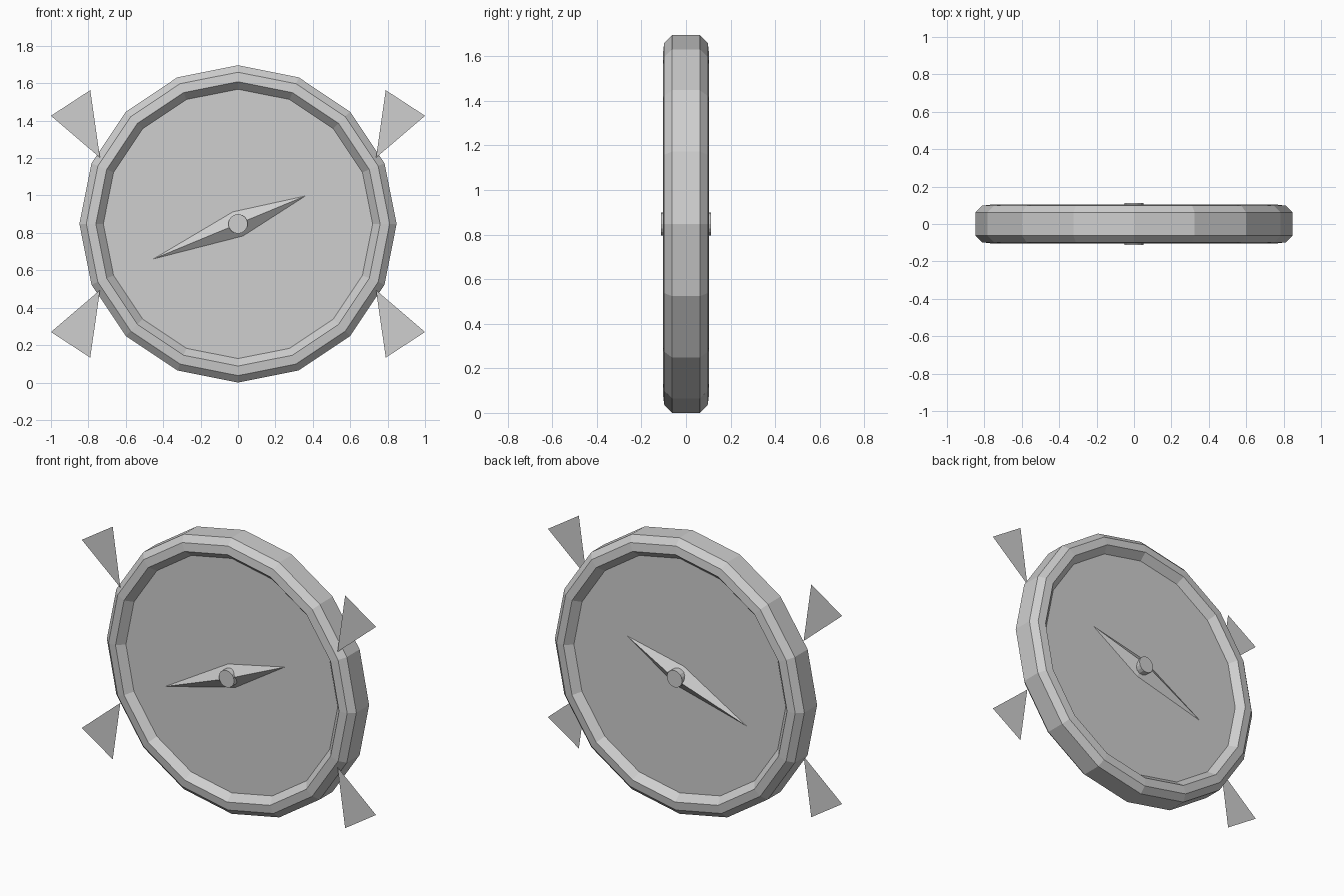
import bpy, bmesh, math
from mathutils import Vector

if "Cube" in bpy.data.objects:
    bpy.data.objects.remove(bpy.data.objects["Cube"])

C = 0.848          # height of the dial centre
SIDES = 16

grey = bpy.data.materials.new("plain grey")
grey.diffuse_color = (0.62, 0.62, 0.62, 1)
grey.use_nodes = True
grey.node_tree.nodes["Principled BSDF"].inputs["Base Color"].default_value = grey.diffuse_color


def make(name, build):
    bm = bmesh.new()
    build(bm)
    bmesh.ops.recalc_face_normals(bm, faces=bm.faces)
    me = bpy.data.meshes.new(name)
    bm.to_mesh(me)
    bm.free()
    me.materials.append(grey)
    ob = bpy.data.objects.new(name, me)
    bpy.context.collection.objects.link(ob)
    return ob


def circle(bm, r, y, n=SIDES):
    return [bm.verts.new((r * math.sin(2 * math.pi * i / n), y,
                          C + r * math.cos(2 * math.pi * i / n))) for i in range(n)]


def bridge(bm, a, b):
    n = len(a)
    for i in range(n):
        j = (i + 1) % n
        bm.faces.new((a[i], a[j], b[j], b[i]))


# Chamfered case ring
def ring(bm):
    half = [(0.72, 0.06), (0.76, 0.104), (0.811, 0.098), (0.848, 0.062)]
    profile = half + [(r, -y) for r, y in reversed(half)]
    loops = [circle(bm, r, y) for r, y in profile]
    for k, loop in enumerate(loops):
        bridge(bm, loop, loops[(k + 1) % len(loops)])


make("case_ring", ring)


# Dial, needle and hub, repeated on the front and the back
def dial(s):
    def build(bm):
        f = bm.faces.new(circle(bm, 0.72, s * 0.06))
        if f.normal.y * s < 0:
            f.normal_flip()
    ob = make("dial", build)
    # make each dial face outwards
    if ob.data.polygons[0].normal.y * s < 0:
        ob.data.flip_normals()


def needle(s):
    def build(bm):
        t = math.radians(22.5)
        u, v = Vector((math.cos(t), 0, math.sin(t))), Vector((-math.sin(t), 0, math.cos(t)))
        base = Vector((0, s * 0.06, C))
        rim = [bm.verts.new(base + d) for d in (u * 0.39, v * 0.07, u * -0.49, v * -0.07)]
        tip = bm.verts.new((0, s * 0.111, C))
        for i in range(4):
            bm.faces.new((rim[i], rim[(i + 1) % 4], tip))
        bm.faces.new(rim)
    make("needle", build)


def hub(s):
    def build(bm):
        a, b = circle(bm, 0.052, s * 0.06), circle(bm, 0.052, s * 0.112)
        bridge(bm, a, b)
        bm.faces.new(a)
        bm.faces.new(b)
    make("hub", build)


for side in (-1, 1):
    dial(side)
    needle(side)
    hub(side)


# Four flat triangular pointers at the corners
for sx in (-1, 1):
    for sz in (-1, 1):
        def pointer(bm):
            pts = [(0.738, 0.354), (1.0, 0.578), (0.79, 0.715)]
            bm.faces.new([bm.verts.new((sx * x, -0.088, C + sz * z)) for x, z in pts])
        ob = make("corner_pointer", pointer)
        if ob.data.polygons[0].normal.y > 0:
            ob.data.flip_normals()
